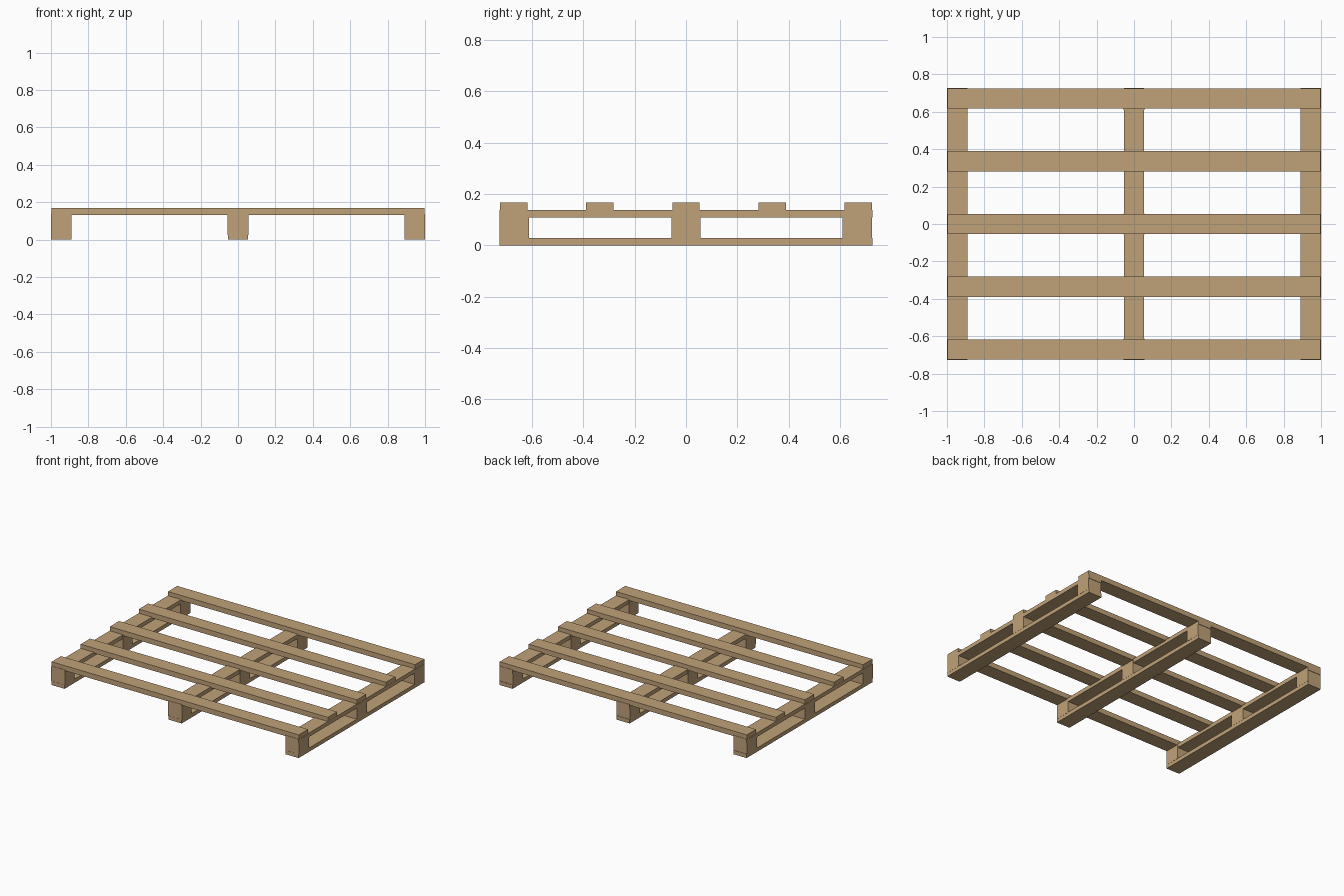
import bpy

if "Cube" in bpy.data.objects:
    bpy.data.objects.remove(bpy.data.objects["Cube"])

wood = bpy.data.materials.new("wood")
wood.diffuse_color = (0.53, 0.36, 0.19, 1)
wood.use_nodes = True
wood.node_tree.nodes["Principled BSDF"].inputs["Base Color"].default_value = wood.diffuse_color


def box(name, x, y, z, parent_mat=wood):
    """Box from (min, max) extents on each axis."""
    bpy.ops.mesh.primitive_cube_add(size=1, location=[sum(a) / 2 for a in (x, y, z)])
    ob = bpy.context.object
    ob.name = name
    ob.scale = [a[1] - a[0] for a in (x, y, z)]
    bpy.ops.object.transform_apply(location=False, rotation=False, scale=True)
    ob.data.materials.append(parent_mat)


# Three runners, each a bottom board, three blocks and an upper board
for side, cx in (("left", -0.945), ("middle", 0), ("right", 0.945)):
    span = (cx - 0.054, cx + 0.054)
    box(side + "_bottom_board", span, (-0.727, 0.727), (0, 0.028))
    box(side + "_upper_board", span, (-0.727, 0.727), (0.109, 0.138))
    for place, cy in (("front", -0.669), ("centre", 0), ("back", 0.667)):
        box(f"{side}_{place}_block", (cx - 0.055, cx + 0.055),
            (cy - 0.057, cy + 0.057), (0.026, 0.132))

# Five deck slats across the top, slightly let into the upper boards
for i in range(5):
    cy = (i - 2) * 0.3355
    box(f"deck_slat_{i + 1}", (-0.998, 0.998), (cy - 0.0535, cy + 0.0535), (0.131, 0.168))
